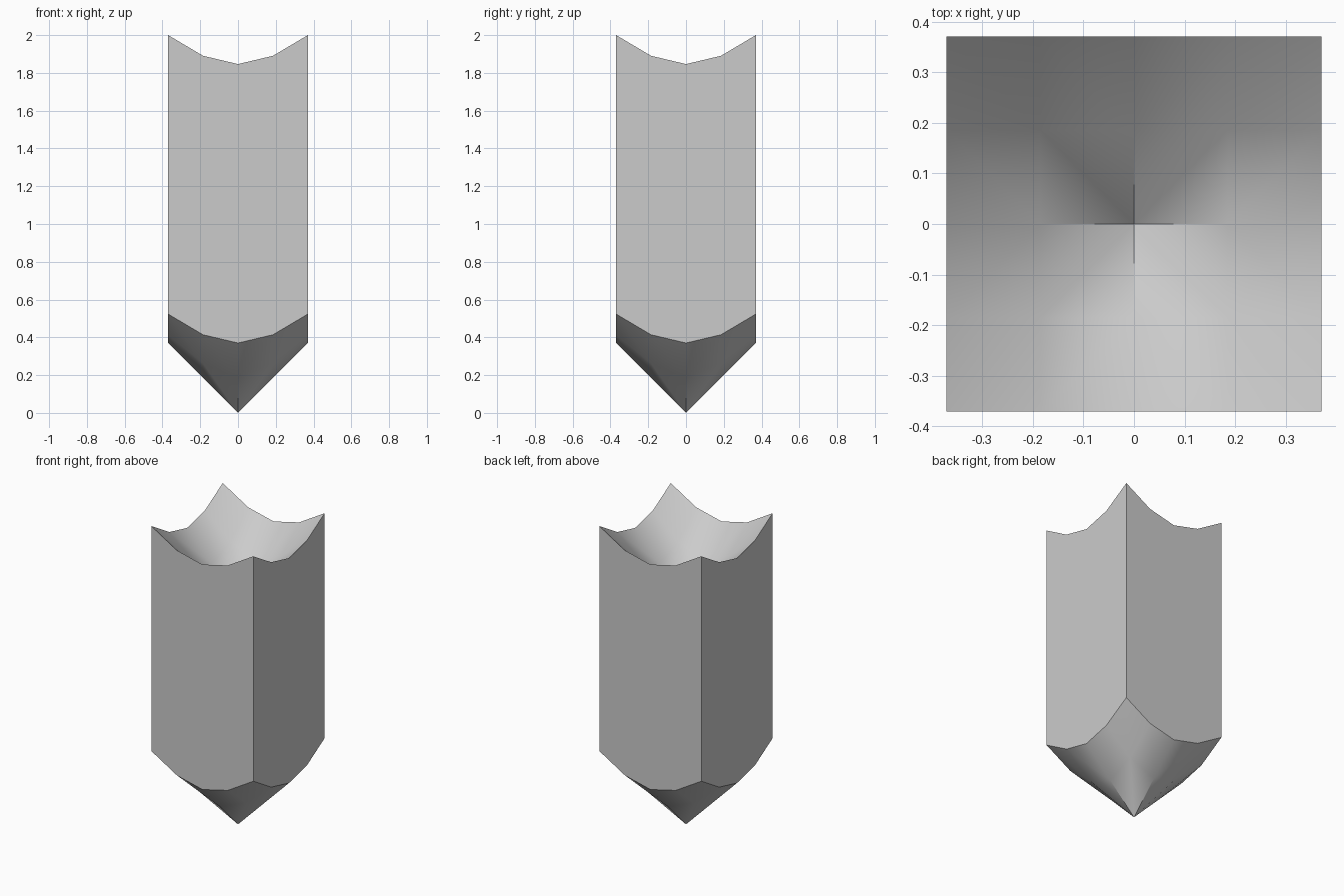
import bpy, bmesh, math

cube = bpy.data.objects.get("Cube")
if cube:
    bpy.data.objects.remove(cube, do_unlink=True)

HALF = 0.37                                # half width of the square bar
N = 4                                      # cells along each side
HEIGHT = 2.0 - HALF * math.sqrt(2)         # vertical shift between the two ends

grey = bpy.data.materials.new("plain grey")
grey.use_nodes = True
colour = (0.6, 0.6, 0.6, 1)
grey.diffuse_color = colour
grey.node_tree.nodes["Principled BSDF"].inputs["Base Color"].default_value = colour

bm = bmesh.new()


def cone_end(lift):
    """Square grid of points lying on a cone with 45 degree slope."""
    grid = {}
    for i in range(N + 1):
        for j in range(N + 1):
            x, y = (HALF * (2 * k / N - 1) for k in (i, j))
            grid[i, j] = bm.verts.new((x, y, math.hypot(x, y) + lift))
    return grid


def add_cells(grid, flip):
    for i in range(N):
        for j in range(N):
            quad = [grid[c] for c in ((i, j), (i + 1, j), (i + 1, j + 1), (i, j + 1))]
            # start at the corner nearest the axis so the quad splits radially
            s = min(range(4), key=lambda k: quad[k].co.xy.length)
            quad = quad[s:] + quad[:s]
            bm.faces.new([quad[k] for k in (0, 3, 2, 1)] if flip else quad)


# Pointed bottom and hollow top
bottom, top = cone_end(0), cone_end(HEIGHT)
add_cells(bottom, True)
add_cells(top, False)

# Flat walls around the rim
rim = ([(k, 0) for k in range(N)] + [(N, k) for k in range(N)]
       + [(N - k, N) for k in range(N)] + [(0, N - k) for k in range(N)])
for a, b in zip(rim, rim[1:] + rim[:1]):
    bm.faces.new((bottom[a], bottom[b], top[b], top[a]))

mesh = bpy.data.meshes.new("pointed_bar")
bm.to_mesh(mesh)
bm.free()
mesh.materials.append(grey)
bar = bpy.data.objects.new("pointed_bar", mesh)
bpy.context.collection.objects.link(bar)

for ob in bpy.context.selected_objects:
    ob.select_set(False)
bar.select_set(True)
bpy.context.view_layer.objects.active = bar
bpy.ops.object.shade_smooth_by_angle(angle=math.radians(30))
